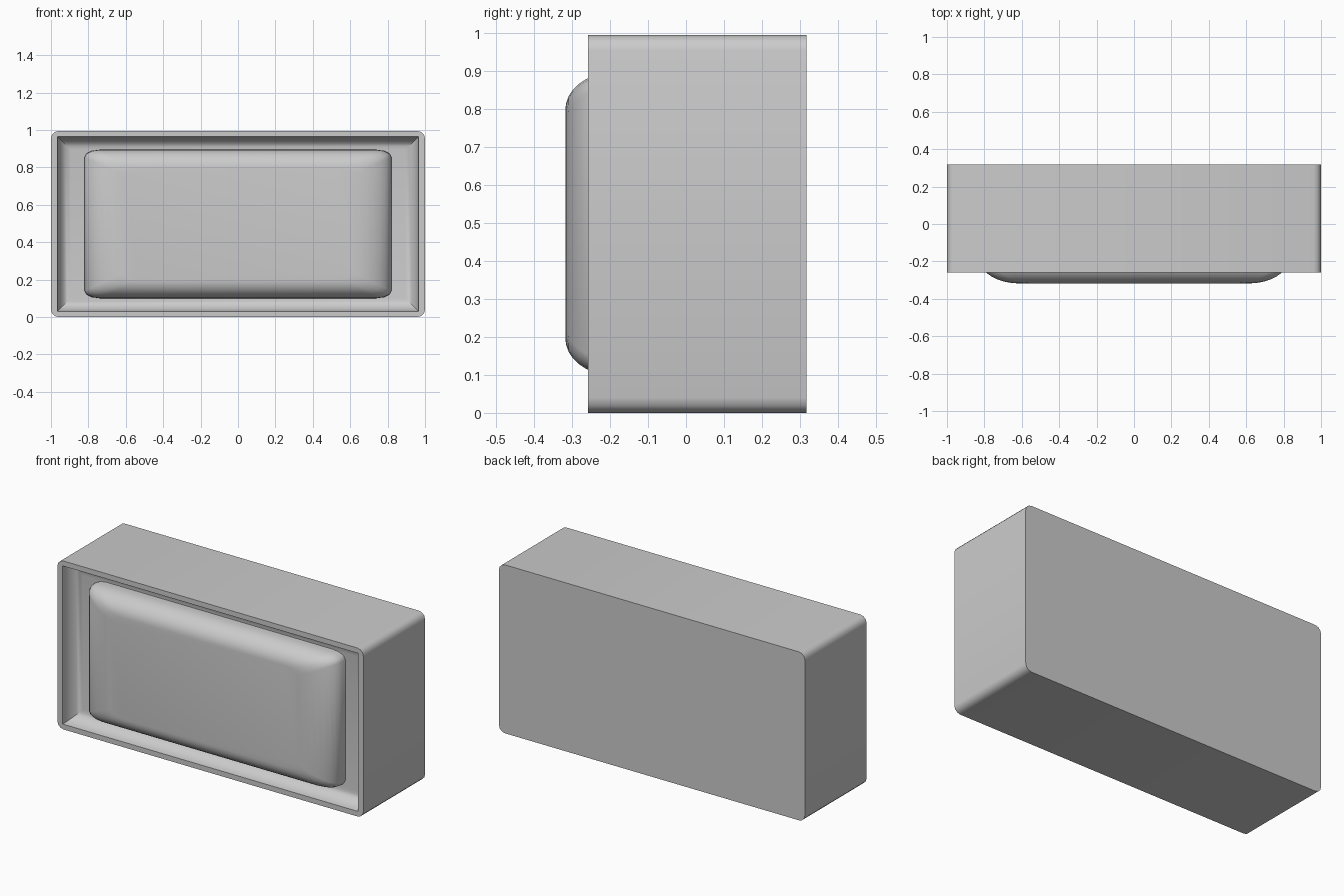
import bpy, bmesh, math

if "Cube" in bpy.data.objects:
    bpy.data.objects.remove(bpy.data.objects["Cube"])

CZ = 0.4975          # height of the centre line
SEG = 3              # segments per rounded corner

grey = bpy.data.materials.new("light grey")
grey.diffuse_color = (0.6, 0.6, 0.6, 1)
grey.use_nodes = True
grey.node_tree.nodes["Principled BSDF"].inputs["Base Color"].default_value = grey.diffuse_color


def rounded_loop(bm, hx, hz, y, rx, rz):
    """Ring of vertices round a rectangle with elliptical corners."""
    ring = []
    for q, (sx, sz) in enumerate([(1, 1), (-1, 1), (-1, -1), (1, -1)]):
        for i in range(SEG + 1):
            a = math.pi / 2 * (q + i / SEG)
            ring.append(bm.verts.new((sx * (hx - rx) + rx * math.cos(a), y,
                                      CZ + sz * (hz - rz) + rz * math.sin(a))))
    return ring


def build(name, sections):
    """Skin a list of (half width, half height, y, corner rx, corner rz)."""
    bm = bmesh.new()
    rings = [rounded_loop(bm, *s) for s in sections]
    n = len(rings[0])
    for a, b in zip(rings, rings[1:]):
        for i in range(n):
            j = (i + 1) % n
            bm.faces.new((a[i], a[j], b[j], b[i]))
    bm.faces.new(rings[0])
    bm.faces.new(rings[-1])
    bmesh.ops.remove_doubles(bm, verts=bm.verts, dist=1e-5)
    bmesh.ops.recalc_face_normals(bm, faces=bm.faces)
    mesh = bpy.data.meshes.new(name)
    bm.to_mesh(mesh)
    bm.free()
    mesh.materials.append(grey)
    obj = bpy.data.objects.new(name, mesh)
    bpy.context.collection.objects.link(obj)
    bpy.ops.object.select_all(action='DESELECT')
    obj.select_set(True)
    bpy.context.view_layer.objects.active = obj
    bpy.ops.object.shade_smooth_by_angle(angle=math.radians(35))
    return obj


# Housing: rounded box, flat rim, and a recess with a coved edge
housing = [(1.0, CZ, 0.318, 0.04, 0.04), (1.0, CZ, -0.258, 0.04, 0.04)]
for i in range(7):
    t = math.pi / 2 * i / 6
    inset = 0.07 * (1 - math.cos(t))
    housing.append((0.965 - inset, 0.467 - inset,
                    -0.258 + 0.088 * math.sin(t), 0, 0))
build("housing", housing)

# Raised front panel: short straight wall, then a domed edge to a flat face
panel = [(0.82, 0.397, -0.16, 0.08, 0.04)]
for i in range(9):
    t = math.pi / 2 * (1 - i / 8)
    panel.append((0.61 + 0.21 * math.sin(t), 0.30 + 0.097 * math.sin(t),
                  -0.198 - 0.12 * math.cos(t), 0.08, 0.04))
build("raised_panel", panel)
